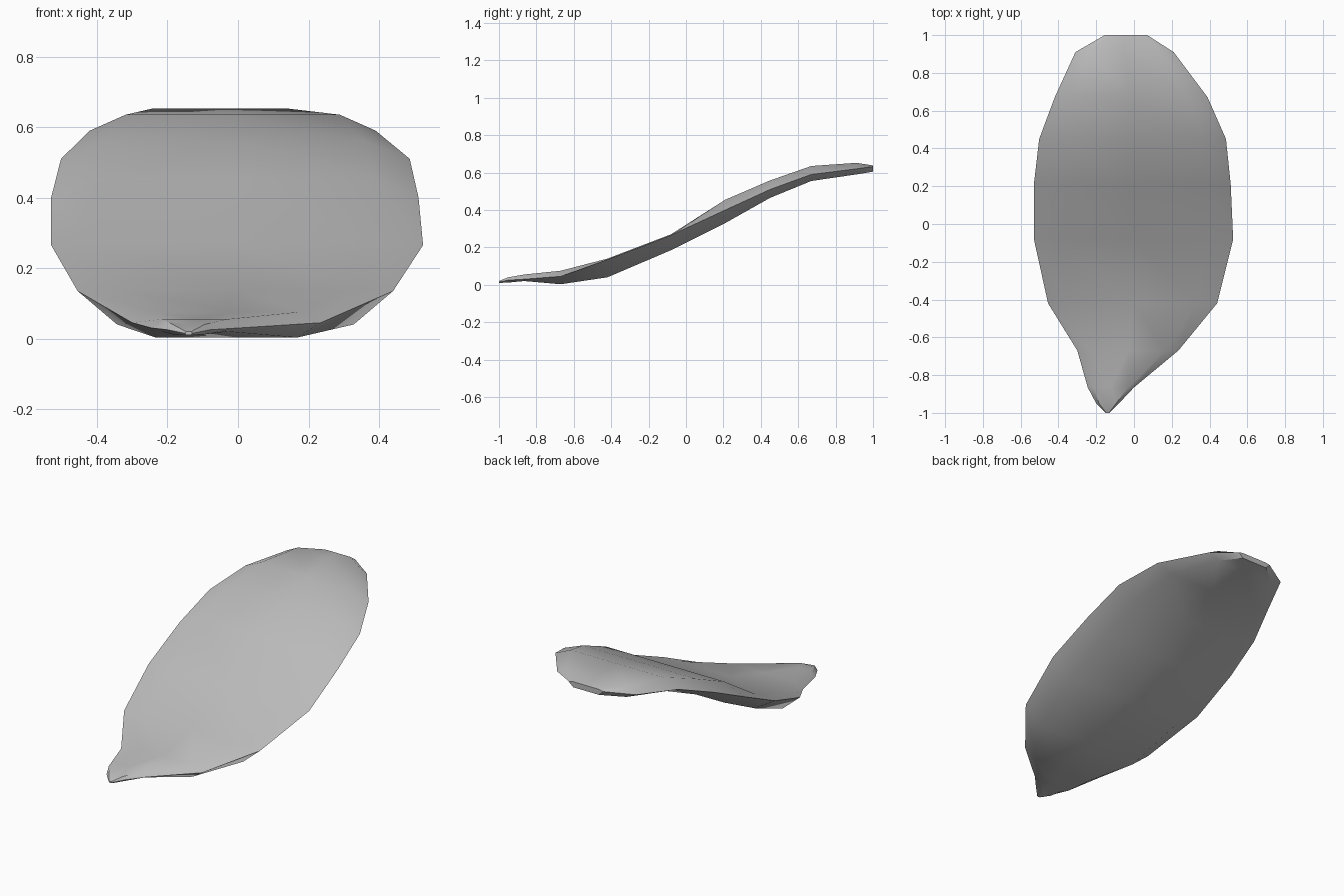
import bpy, bmesh, math

cube = bpy.data.objects.get("Cube")
if cube:
    bpy.data.objects.remove(cube)

# One flat colour
grey = bpy.data.materials.new("mid grey")
grey.use_nodes = True
colour = (0.5, 0.5, 0.5, 1)
grey.diffuse_color = colour
grey.node_tree.nodes["Principled BSDF"].inputs["Base Color"].default_value = colour

# Stations along the blade: y, right x, left x, edge z, top z, underside z
stations = [
    (-1.0, -.15, -.13, .015, .02, .01),
    (-.95, -.20, -.08, .025, .04, .012),
    (-.865, -.245, 0, .03, .055, .02),
    (-.67, -.30, .235, .045, .075, .003),
    (-.42, -.455, .44, .135, .14, .04),
    (-.08, -.53, .525, .265, .27, .185),
    (.21, -.53, .512, .40, .455, .33),
    (.45, -.502, .487, .51, .558, .465),
    (.67, -.42, .39, .59, .635, .555),
    (.91, -.31, .21, .62, .652, .59),
    (1.0, -.155, .07, .632, .638, .605),
]


def section(y, x0, x1, edge, top, low):
    """Closed outline of the blade: thin rim, broad top and underside."""
    mid, half = (x0 + x1) / 2, (x1 - x0) / 2
    upper = [(f, top) for f in (.75, 0, -.75)]
    lower = [(f, low) for f in (-.75, 0, .75)]
    ring = [(1, edge)] + upper + [(-1, edge)] + lower
    return [(mid + f * half, y, z) for f, z in ring]


# Loft the sections into the curved blade
bm = bmesh.new()
rings = [[bm.verts.new(p) for p in section(*s)] for s in stations]
for a, b in zip(rings, rings[1:]):
    for i in range(len(a)):
        j = (i + 1) % len(a)
        bm.faces.new((a[i], a[j], b[j], b[i]))
bm.faces.new(rings[0])
bm.faces.new(rings[-1])
bmesh.ops.recalc_face_normals(bm, faces=bm.faces)

mesh = bpy.data.meshes.new("curved_blade")
bm.to_mesh(mesh)
bm.free()
mesh.materials.append(grey)
blade = bpy.data.objects.new("curved_blade", mesh)
bpy.context.collection.objects.link(blade)

# Smooth surface with crisp rim
bpy.ops.object.select_all(action="DESELECT")
blade.select_set(True)
bpy.context.view_layer.objects.active = blade
bpy.ops.object.shade_smooth_by_angle(angle=math.radians(40))
